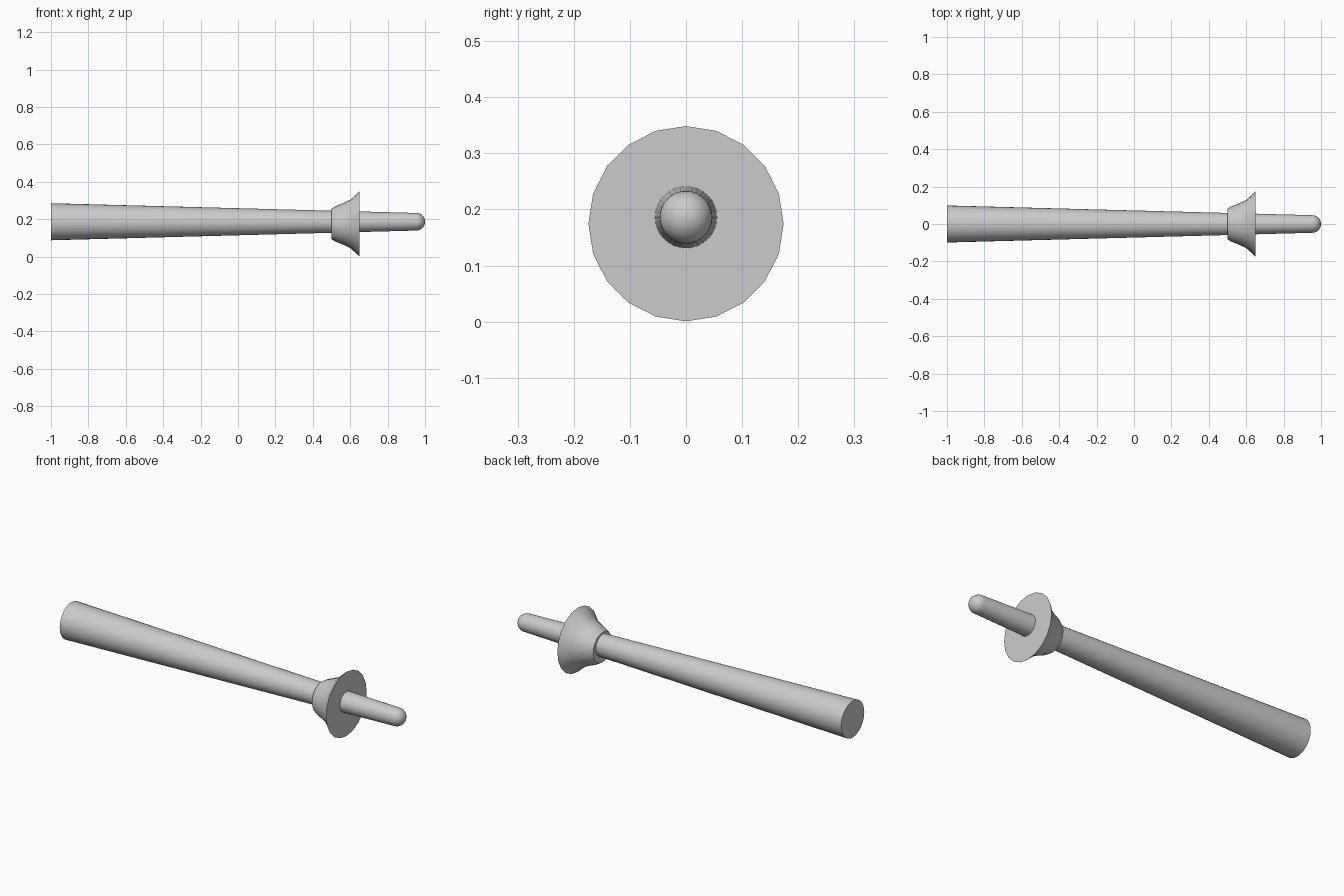
import bpy, bmesh, math

if "Cube" in bpy.data.objects:
    bpy.data.objects.remove(bpy.data.objects["Cube"])


def lathe_x(name, profile, sides, z):
    """Revolve (x, radius) points around a lengthwise axis at height z, closing both ends."""
    bm = bmesh.new()
    rings = []
    for x, r in profile:
        if r == 0:
            rings.append([bm.verts.new((x, 0, z))])
        else:
            rings.append([bm.verts.new((x, r * math.sin(2 * math.pi * i / sides),
                                        z + r * math.cos(2 * math.pi * i / sides)))
                          for i in range(sides)])
    for a, b in zip(rings, rings[1:]):
        for i in range(sides):
            j = (i + 1) % sides
            if len(b) == 1:
                bm.faces.new((a[i], a[j], b[0]))
            else:
                bm.faces.new((a[i], a[j], b[j], b[i]))
    for ring in (rings[0], rings[-1]):
        if len(ring) > 1:
            bm.faces.new(ring)
    bmesh.ops.recalc_face_normals(bm, faces=bm.faces)
    mesh = bpy.data.meshes.new(name)
    bm.to_mesh(mesh)
    bm.free()
    obj = bpy.data.objects.new(name, mesh)
    bpy.context.collection.objects.link(obj)
    bpy.ops.object.select_all(action='DESELECT')
    obj.select_set(True)
    bpy.context.view_layer.objects.active = obj
    bpy.ops.object.shade_smooth_by_angle(angle=math.radians(30))
    return obj


# Long tapered shaft with a rounded tip
TIP_R, STEPS = 0.047, 8
tip_x = 1 - TIP_R
dome = [(tip_x + TIP_R * math.sin(math.pi / 2 * k / STEPS),
         TIP_R * math.cos(math.pi / 2 * k / STEPS)) for k in range(STEPS)]
lathe_x("shaft", [(-1, 0.099)] + dome + [(1, 0)], 32, 0.186)

# Flared hand guard, set slightly lower than the shaft
lathe_x("hand_guard",
        [(0.5, 0.081), (0.52, 0.094), (0.56, 0.11), (0.6, 0.129), (0.65, 0.174)],
        20, 0.1745)
